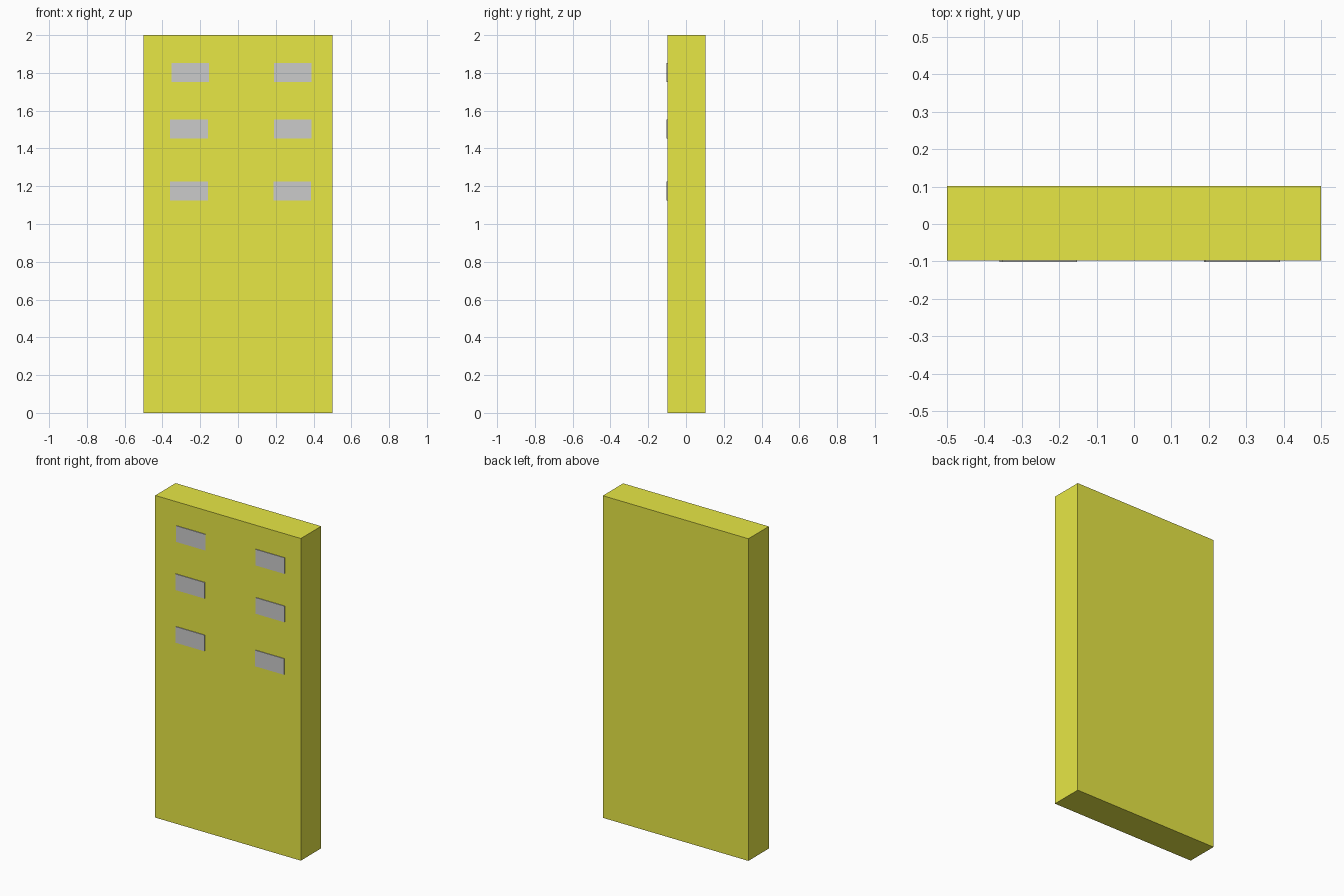
import bpy

if "Cube" in bpy.data.objects:
    bpy.data.objects.remove(bpy.data.objects["Cube"])


def box(name, lo, hi):
    """Axis-aligned box between two corners."""
    centre = [(a + b) / 2 for a, b in zip(lo, hi)]
    bpy.ops.mesh.primitive_cube_add(size=1, location=centre)
    obj = bpy.context.object
    obj.name = name
    obj.scale = [b - a for a, b in zip(lo, hi)]
    bpy.ops.object.transform_apply(location=False, rotation=False, scale=True)
    return obj


FRONT, BACK, PLATE_FRONT = -0.098, 0.102, -0.102

# Yellow slab
yellow = bpy.data.materials.new("yellow")
yellow.diffuse_color = (0.8, 0.8, 0.06, 1)
yellow.use_nodes = True
yellow.node_tree.nodes["Principled BSDF"].inputs["Base Color"].default_value = yellow.diffuse_color
slab = box("slab", (-0.5, FRONT, 0), (0.5, BACK, 2))
slab.data.materials.append(yellow)

# Thin grey plates: (height, left plate centre x, right plate centre x)
rows = [(1.802, -0.253, 0.29), (1.502, -0.259, 0.29), (1.175, -0.259, 0.287)]
for i, (z, left, right) in enumerate(rows, 1):
    for side, x in (("left", left), ("right", right)):
        box(f"plate_{side}_{i}",
            (x - 0.1, PLATE_FRONT, z - 0.05), (x + 0.1, FRONT + 0.01, z + 0.05))
